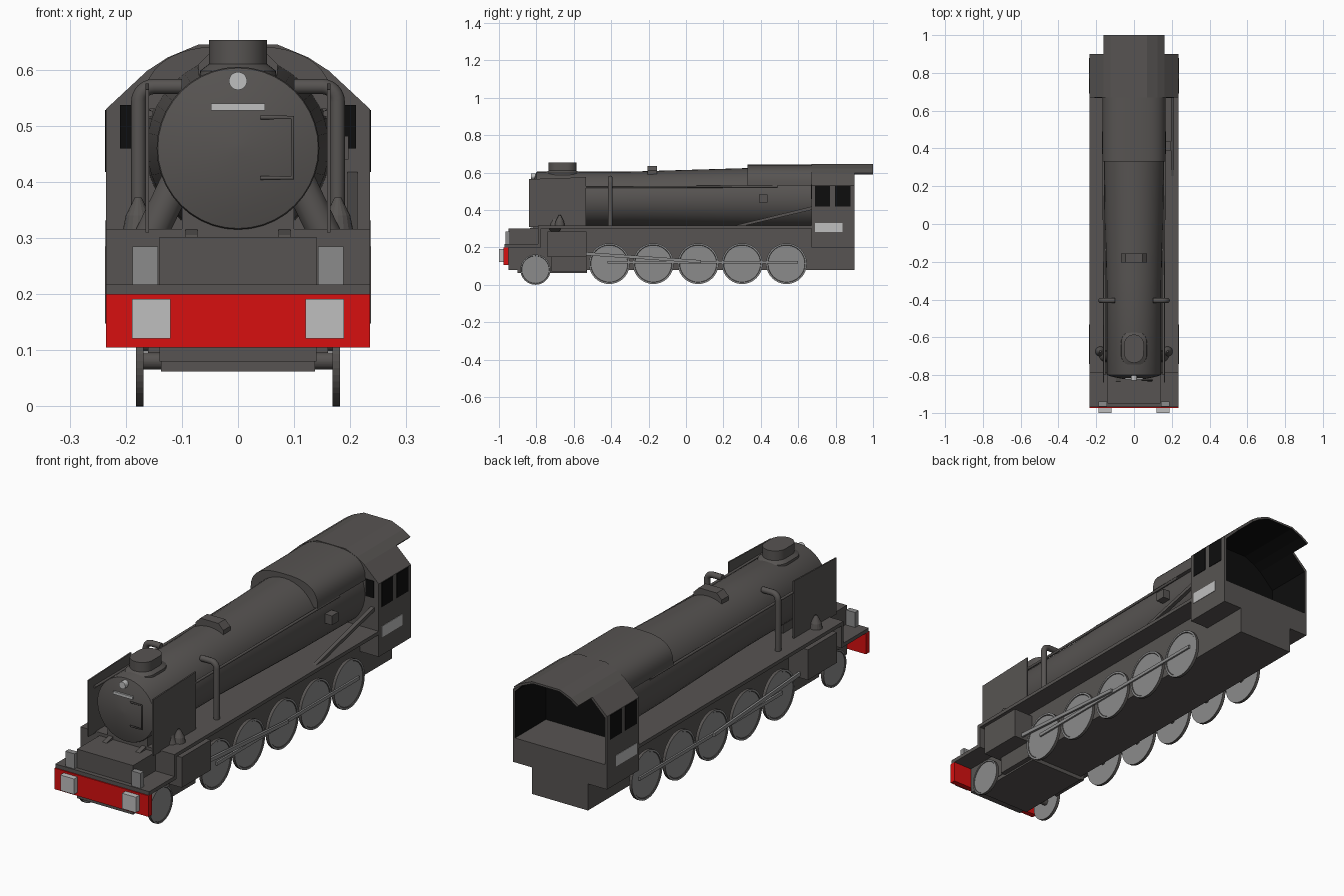
import bpy, bmesh, math
from mathutils import Vector

if "Cube" in bpy.data.objects:
    bpy.data.objects.remove(bpy.data.objects["Cube"])


def material(name, rgb):
    m = bpy.data.materials.new(name)
    m.diffuse_color = (*rgb, 1)
    m.use_nodes = True
    m.node_tree.nodes["Principled BSDF"].inputs["Base Color"].default_value = m.diffuse_color
    return m


BODY = material("body dark grey", (0.095, 0.088, 0.084))
STEEL = material("steel grey", (0.26, 0.26, 0.26))
PALE = material("pale grey", (0.52, 0.52, 0.52))
RED = material("beam red", (0.68, 0.005, 0.005))
BLACK = material("black", (0.004, 0.004, 0.004))


def mirror_x(ob):
    ob.modifiers.new("mirror", 'MIRROR')


def loft(name, rings, mat, smooth=False, mirror=False):
    """Skin closed rings of points and cap both ends."""
    bm = bmesh.new()
    loops = [[bm.verts.new(p) for p in ring] for ring in rings]
    for a, b in zip(loops, loops[1:]):
        for i in range(len(a)):
            j = (i + 1) % len(a)
            bm.faces.new((a[i], a[j], b[j], b[i]))
    bm.faces.new(loops[0])
    bm.faces.new(loops[-1])
    bmesh.ops.recalc_face_normals(bm, faces=bm.faces)
    me = bpy.data.meshes.new(name)
    bm.to_mesh(me)
    bm.free()
    ob = bpy.data.objects.new(name, me)
    bpy.context.collection.objects.link(ob)
    me.materials.append(mat)
    if smooth:
        bpy.ops.object.select_all(action='DESELECT')
        ob.select_set(True)
        bpy.context.view_layer.objects.active = ob
        bpy.ops.object.shade_smooth_by_angle(angle=math.radians(35))
    if mirror:
        mirror_x(ob)
    return ob


def box(name, x, y, z, mat=BODY, mirror=False):
    rings = [[(x[0], yy, z[0]), (x[1], yy, z[0]), (x[1], yy, z[1]), (x[0], yy, z[1])] for yy in y]
    return loft(name, rings, mat, mirror=mirror)


def prism_y(name, profile, y0, y1, mat=BODY, smooth=False):
    return loft(name, [[(x, y, z) for x, z in profile] for y in (y0, y1)], mat, smooth)


def prism_x(name, profile, x0, x1, mat=BODY, mirror=False):
    return loft(name, [[(x, y, z) for y, z in profile] for x in (x0, x1)], mat, mirror=mirror)


def circle(r, n=40):
    return [(r * math.cos(2 * math.pi * i / n), r * math.sin(2 * math.pi * i / n)) for i in range(n)]


def ring_y(y, r, zc):
    return [(a, y, zc + b) for a, b in circle(r)]


def ring_x(x, r, yc, zc):
    return [(x, yc + a, zc + b) for a, b in circle(r)]


def pipe(name, points, radius, mat=BODY, mirror=True):
    cu = bpy.data.curves.new(name, 'CURVE')
    cu.dimensions = '3D'
    cu.bevel_depth = radius
    cu.bevel_resolution = 3
    cu.use_fill_caps = True
    sp = cu.splines.new('POLY')
    sp.points.add(len(points) - 1)
    for p, co in zip(sp.points, points):
        p.co = (*co, 1)
    cu.materials.append(mat)
    ob = bpy.data.objects.new(name, cu)
    bpy.context.collection.objects.link(ob)
    if mirror:
        mirror_x(ob)
    return ob


def paint(ob, mat, rule):
    ob.data.materials.append(mat)
    for f in ob.data.polygons:
        if rule(f):
            f.material_index = len(ob.data.materials) - 1


# Boiler with domed smokebox door, tapering out to the rear
loft("boiler", [ring_y(*s) for s in (
    (-0.825, 0.01, 0.46), (-0.82, 0.06, 0.46), (-0.81, 0.11, 0.46), (-0.80, 0.143, 0.46),
    (-0.795, 0.145, 0.46), (-0.30, 0.145, 0.46), (0.33, 0.162, 0.462), (0.672, 0.166, 0.463))],
    BODY, smooth=True)

# Raised firebox casing
arch = []
for i in range(25):
    t = math.pi * i / 24
    c, s = math.cos(t), max(math.sin(t), 0)
    arch.append((0.168 * math.copysign(abs(c) ** 0.75, c), 0.53 + 0.113 * s ** 0.75))
prism_y("firebox_casing", arch, 0.33, 0.675, smooth=True)

# Oval chimney and top cover
def oval(z, k):
    return [(a * k, -0.66 + (b + math.copysign(0.023, b)) * k, z) for a, b in circle(0.052)]
loft("chimney", [oval(0.575, 1.35), oval(0.598, 1.3), oval(0.61, 1.0), oval(0.653, 1.0)], BODY, smooth=True)
prism_y("dome_cover", [(-0.07, 0.58), (0.07, 0.58), (0.07, 0.61), (0.045, 0.635), (-0.045, 0.635), (-0.07, 0.61)],
        -0.205, -0.155)

# Smokebox door details
loft("door_lamp", [ring_y(-0.828, 0.016, 0.58), ring_y(-0.795, 0.016, 0.58)], PALE)
box("door_plate", (-0.048, 0.048), (-0.824, -0.816), (0.527, 0.54), PALE)
pipe("door_handrail", [(0.04, -0.826, 0.515), (0.097, -0.826, 0.515), (0.097, -0.826, 0.407),
                       (0.04, -0.826, 0.407)], 0.004, mirror=False)

# Smokebox saddle, steam pipes and smoke deflectors
box("saddle", (-0.1, 0.1), (-0.79, -0.55), (0.29, 0.37))
pipe("steam_pipe", [(0.105, -0.7, 0.41), (0.16, -0.7, 0.295)], 0.03)
prism_x("smoke_deflector", [(-0.84, 0.31), (-0.535, 0.31), (-0.535, 0.575), (-0.84, 0.565)],
        0.159, 0.165, mirror=True)

# Side pipes, handrails and small boiler fittings
bend = [(0.15 + 0.027 * math.cos(t), -0.405, 0.543 + 0.027 * math.sin(t))
        for t in (math.pi / 2 * i / 6 for i in range(7))]
pipe("side_pipe", [(0.177, -0.405, 0.31)] + bend + [(0.1, -0.405, 0.57)], 0.0135)
pipe("handrail", [(0.157, -0.8, 0.522), (0.157, -0.3, 0.522), (0.163, 0.49, 0.526)], 0.006)
loft("lubricator_cone", [[(0.178 + a, -0.675 + b, z) for a, b in circle(r, 16)]
                         for z, r in ((0.315, 0.027), (0.34, 0.022), (0.372, 0.006))], BODY, mirror=True)
box("side_valve_box", (0.15, 0.197), (0.39, 0.437), (0.44, 0.482))
prism_x("reversing_rod", [(0.25, 0.315), (0.31, 0.315), (0.67, 0.4), (0.67, 0.418)], 0.195, 0.213)

# Running boards and front platform
box("running_board", (-0.235, 0.235), (-0.79, 0.67), (0.3, 0.316))
box("step_plate", (-0.235, 0.235), (-0.79, -0.775), (0.2, 0.316))
box("front_deck", (-0.235, 0.235), (-0.97, -0.775), (0.2, 0.217))
box("front_step", (-0.072, 0.072), (-0.88, -0.785), (0.21, 0.285))
prism_x("front_strut", [(-0.945, 0.215), (-0.9, 0.215), (-0.785, 0.27), (-0.785, 0.316), (-0.83, 0.305)],
        0.072, 0.094, mirror=True)

# Buffer beam, buffers and lamps
box("buffer_beam", (-0.235, 0.235), (-0.975, -0.95), (0.105, 0.2), RED)
box("buffer", (0.12, 0.189), (-1.0, -0.972), (0.121, 0.191), PALE, True)
box("front_lamp", (0.143, 0.188), (-0.965, -0.94), (0.215, 0.285), STEEL, True)

# Chassis and cylinders
box("chassis", (-0.14, 0.14), (-0.95, 0.9), (0.08, 0.302))
box("lower_frame", (-0.137, 0.137), (-0.9, -0.53), (0.062, 0.085))
box("cylinder_block", (0.13, 0.237), (-0.74, -0.533), (0.148, 0.285), BODY, True)
box("cylinder_base", (0.13, 0.16), (-0.72, -0.533), (0.07, 0.15), BODY, True)

# Wheels with axles: grey faces, dark treads
wheels = [(-0.805, 0.081)] + [(y, 0.109) for y in (-0.41, -0.175, 0.065, 0.30, 0.537)]
for n, (y, r) in enumerate(wheels):
    zc = r if n == 0 else r + 0.004
    w = loft(f"wheel_{n}", [ring_x(0.168, r, y, zc), ring_x(0.182, r, y, zc),
                            ring_x(0.182, r * 0.92, y, zc), ring_x(0.179, r * 0.9, y, zc)],
             BODY, mirror=True)
    paint(w, STEEL, lambda f: abs(f.normal.x) > 0.8)
    loft(f"axle_{n}", [ring_x(x, 0.015, y, zc) for x in (-0.17, 0.17)], BODY)

# Coupling and connecting rods
box("coupling_rod", (0.182, 0.19), (-0.42, 0.6), (0.113, 0.128), STEEL, True)
prism_x("connecting_rod", [(-0.54, 0.158), (0.08, 0.116), (0.08, 0.132), (-0.54, 0.175)],
        0.19, 0.2, STEEL, True)

# Cab: base with floor, front wall, walls and roof shell, rear overhang
def shell(half, y0, y1, name):
    full = half + [(-x, z) for x, z in reversed(half)]
    inner = [(x * 0.957, z - (0.009 if z > 0.4 else 0)) for x, z in full]
    ob = prism_y(name, full + inner[::-1], y0, y1)
    centre = Vector((0, 0, 0.4))

    def inside(f):
        d = Vector((f.center.x, 0, f.center.z)) - centre
        return abs(f.normal.y) < 0.5 and f.normal.dot(d) < -0.02
    paint(ob, BLACK, inside)

roof = [(0.162, 0.598), (0.125, 0.622), (0.07, 0.645)]
walls = [(0.235, 0.3), (0.235, 0.53)]
box("cab_base", (-0.235, 0.235), (0.67, 0.9), (0.2, 0.31))
half = walls + roof
front = prism_y("cab_front", half + [(-x, z) for x, z in reversed(half)], 0.67, 0.68)
paint(front, BLACK, lambda f: f.normal.y > 0.5)
shell(half, 0.68, 0.9, "cab_shell")
shell(roof, 0.9, 1.0, "roof_overhang")

# Cab windows and number panels
for n, y in enumerate(((0.69, 0.77), (0.797, 0.88))):
    box(f"side_window_{n}", (0.233, 0.237), y, (0.418, 0.528), BLACK, True)
box("front_window", (0.17, 0.21), (0.667, 0.672), (0.46, 0.537), BLACK, True)
box("side_panel", (0.233, 0.237), (0.69, 0.837), (0.281, 0.331), PALE, True)
